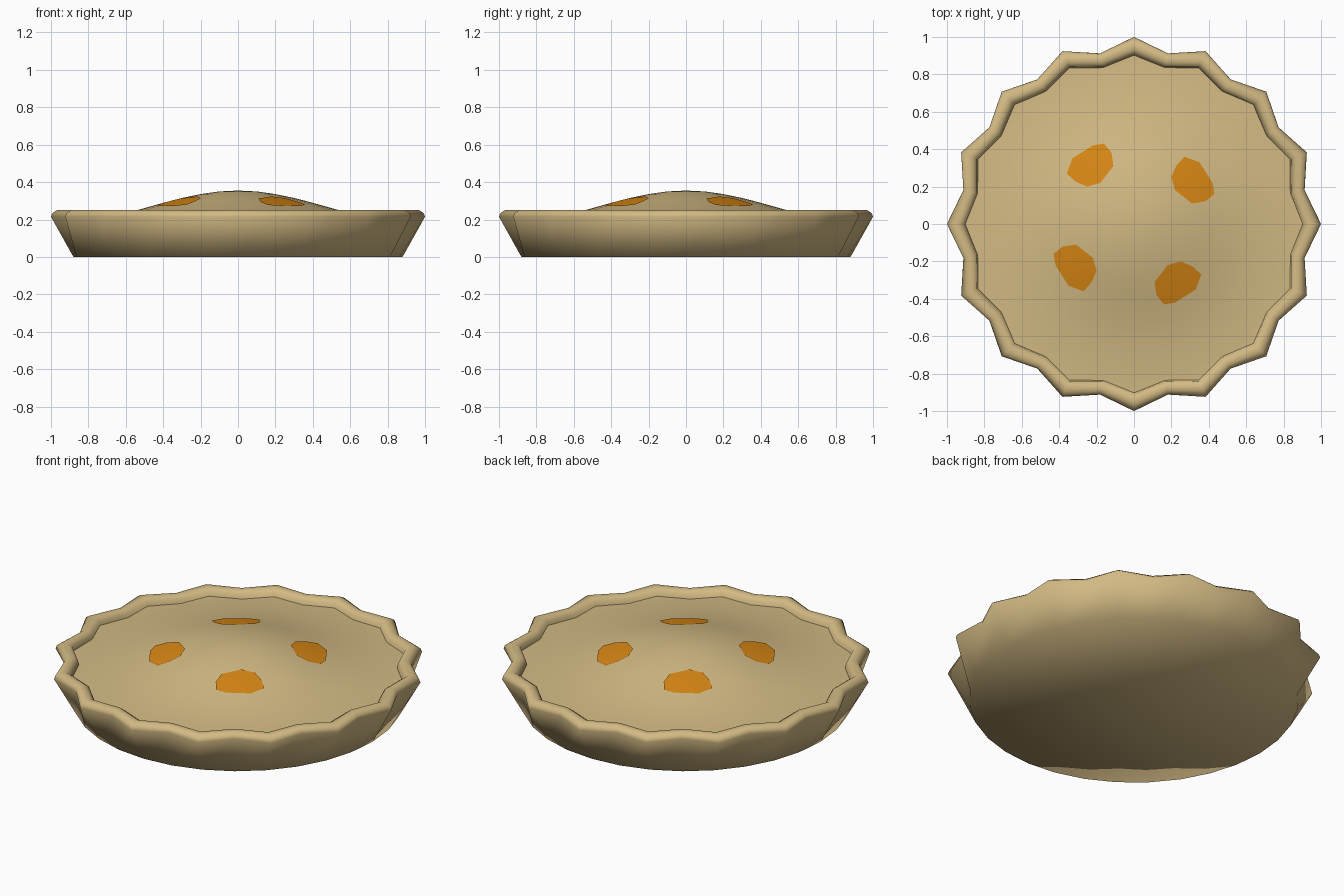
import bpy, bmesh
from math import sin, cos, pi, hypot, atan2

if "Cube" in bpy.data.objects:
    bpy.data.objects.remove(bpy.data.objects["Cube"])

N = 32  # 16 flutes: a peak and a valley each


def material(name, rgb):
    m = bpy.data.materials.new(name)
    m.diffuse_color = (*rgb, 1)
    m.use_nodes = True
    m.node_tree.nodes["Principled BSDF"].inputs["Base Color"].default_value = m.diffuse_color
    return m


def finish(bm, name, mat):
    bmesh.ops.recalc_face_normals(bm, faces=bm.faces)
    for f in bm.faces:
        f.smooth = True
    me = bpy.data.meshes.new(name)
    bm.to_mesh(me)
    bm.free()
    me.materials.append(mat)
    ob = bpy.data.objects.new(name, me)
    bpy.context.collection.objects.link(ob)
    return ob


def fluted_lathe(name, profile, mat):
    """Profile rows: radius at peaks, radius at valleys, height."""
    bm = bmesh.new()
    prev = None
    for peak, valley, z in profile:
        if peak == 0:
            ring = [bm.verts.new((0, 0, z))] * N
        else:
            ring = []
            for i in range(N):
                a, r = 2 * pi * i / N, (valley if i % 2 else peak)
                ring.append(bm.verts.new((r * cos(a), r * sin(a), z)))
        if prev:
            for i in range(N):
                j = (i + 1) % N
                loop = list(dict.fromkeys((prev[i], prev[j], ring[j], ring[i])))
                bm.faces.new(loop)
        prev = ring
    return finish(bm, name, mat)


crust = material("crust", (0.65, 0.49, 0.23))
orange = material("filling", (0.68, 0.24, 0.007))

# Crust dish with a rolled, fluted rim
fluted_lathe("crust_shell", [
    (0, 0, 0), (0.88, 0.88, 0), (1.0, 0.93, 0.215), (0.992, 0.925, 0.235),
    (0.968, 0.906, 0.25), (0.935, 0.878, 0.25), (0.91, 0.857, 0.235),
    (0.90, 0.85, 0.20)], crust)

# Domed top crust
DOME = [(0, 0.355), (0.1, 0.35), (0.2, 0.336), (0.3, 0.315), (0.4, 0.289),
        (0.54, 0.25), (0.7, 0.224), (0.85, 0.21)]
fluted_lathe("top_crust", [(r, r, z) for r, z in DOME] + [(0.905, 0.855, 0.209)], crust)


def dome_z(r):
    for (r0, z0), (r1, z1) in zip(DOME, DOME[1:]):
        if r <= r1:
            return z0 + (z1 - z0) * (r - r0) / (r1 - r0)


# Four vents showing the filling, each a quarter turn apart
OUTLINE = [(-0.36, 0.27), (-0.31, 0.225), (-0.25, 0.20), (-0.18, 0.22),
           (-0.11, 0.31), (-0.12, 0.38), (-0.16, 0.43), (-0.22, 0.42), (-0.33, 0.35)]
cx = sum(p[0] for p in OUTLINE) / len(OUTLINE)
cy = sum(p[1] for p in OUTLINE) / len(OUTLINE)
bm = bmesh.new()
for k in range(4):
    def point(x, y):
        r, a = hypot(x, y), atan2(y, x) + k * pi / 2
        return bm.verts.new((r * cos(a), r * sin(a), dome_z(r) + 0.005))
    mid = point(cx, cy)
    inner = [point((x + cx) / 2, (y + cy) / 2) for x, y in OUTLINE]
    outer = [point(x, y) for x, y in OUTLINE]
    for i in range(len(OUTLINE)):
        j = (i + 1) % len(OUTLINE)
        bm.faces.new((mid, inner[i], inner[j]))
        bm.faces.new((inner[i], outer[i], outer[j], inner[j]))
vents = finish(bm, "filling_vents", orange)
if vents.data.polygons[0].normal.z < 0:
    vents.data.flip_normals()
